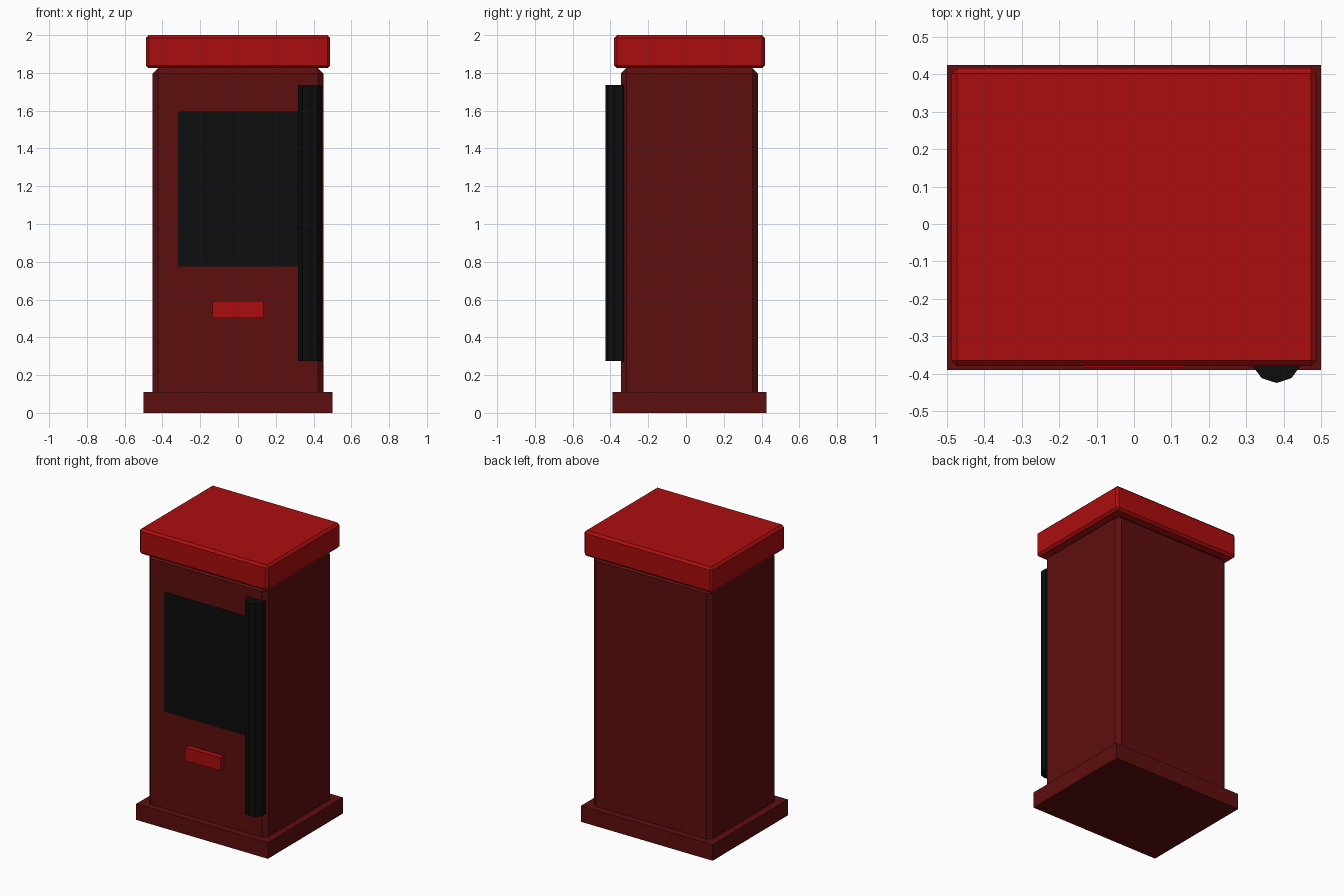
import bpy, bmesh, math
from mathutils import Matrix

if "Cube" in bpy.data.objects:
    bpy.data.objects.remove(bpy.data.objects["Cube"])


def material(name, rgb):
    m = bpy.data.materials.new(name)
    m.diffuse_color = (*rgb, 1)
    m.use_nodes = True
    m.node_tree.nodes["Principled BSDF"].inputs["Base Color"].default_value = m.diffuse_color
    return m


DARK_RED = material("dark red", (0.112, 0.0045, 0.0045))
BRIGHT_RED = material("bright red", (0.41, 0.004, 0.0045))
BLACK = material("black", (0.004, 0.004, 0.004))


def add_object(name, bm, mat):
    mesh = bpy.data.meshes.new(name)
    bm.to_mesh(mesh)
    bm.free()
    mesh.materials.append(mat)
    ob = bpy.data.objects.new(name, mesh)
    bpy.context.collection.objects.link(ob)
    return ob


def box(name, lo, hi, mat, chamfer=0):
    """Axis-aligned box between two corners, with optional flat chamfers."""
    bm = bmesh.new()
    bmesh.ops.create_cube(bm, size=1)
    for v in bm.verts:
        v.co = [(a + b) / 2 + c * (b - a) for a, b, c in zip(lo, hi, v.co)]
    if chamfer:
        bmesh.ops.bevel(bm, geom=bm.edges[:], offset=chamfer, segments=1,
                        affect='EDGES', profile=0.5)
    return add_object(name, bm, mat)


# Plinth, cabinet and lid
box("base", (-0.5, -0.39, 0), (0.5, 0.425, 0.11), DARK_RED)
box("body", (-0.452, -0.344, 0.05), (0.452, 0.38, 1.826), DARK_RED, 0.029)
box("lid", (-0.488, -0.38, 1.825), (0.488, 0.417, 2.0), BRIGHT_RED, 0.015)

# Front panel and small tray
box("window", (-0.318, -0.347, 0.776), (0.318, -0.34, 1.597), BLACK)
box("tray", (-0.134, -0.383, 0.503), (0.134, -0.335, 0.592), BRIGHT_RED)

# Ten-sided upright handle, one corner facing forward
bm = bmesh.new()
bmesh.ops.create_cone(bm, cap_ends=True, segments=10, radius1=0.068,
                      radius2=0.068, depth=1.46)
front = min(bm.verts, key=lambda v: v.co.y)
turn = -math.pi / 2 - math.atan2(front.co.y, front.co.x)
bmesh.ops.transform(bm, verts=bm.verts[:],
                    matrix=Matrix.Translation((0.381, -0.357, 1.005)) @ Matrix.Rotation(turn, 4, 'Z'))
add_object("handle", bm, BLACK)
